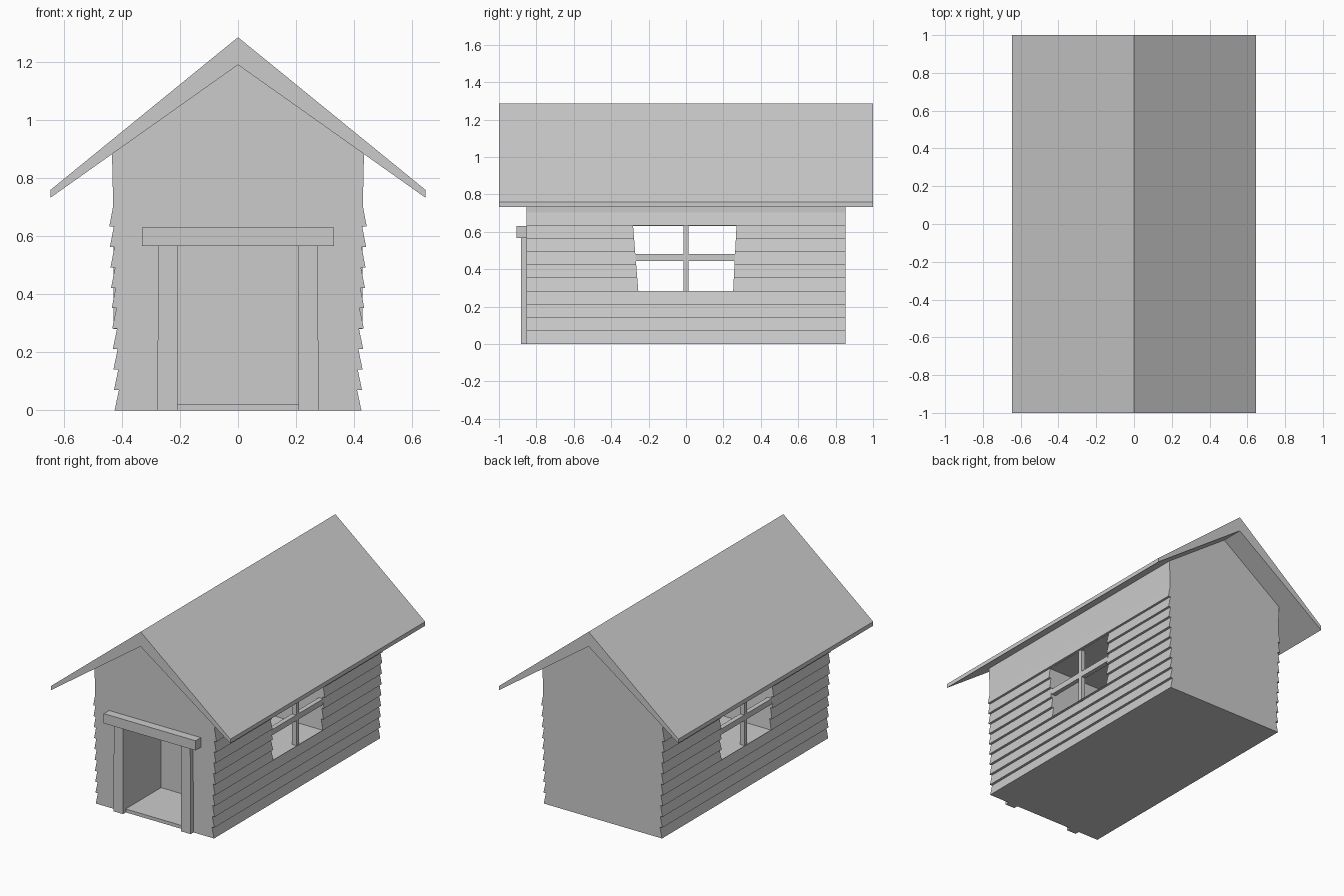
import bpy, bmesh

cube = bpy.data.objects.get("Cube")
if cube:
    bpy.data.objects.remove(cube, do_unlink=True)

grey = bpy.data.materials.new("plain grey")
grey.use_nodes = True
grey.diffuse_color = (0.6, 0.6, 0.6, 1)
for node in grey.node_tree.nodes:
    if node.type == 'BSDF_PRINCIPLED':
        node.inputs["Base Color"].default_value = (0.6, 0.6, 0.6, 1)


def prism(name, points, start, end, axis="y"):
    """Extrude a closed profile: (x, z) along y, or (y, z) along x."""
    bm = bmesh.new()
    place = (lambda p, d: (p[0], d, p[1])) if axis == "y" else (lambda p, d: (d, p[0], p[1]))
    face = bm.faces.new([bm.verts.new(place(p, start)) for p in points])
    moved = bmesh.ops.extrude_face_region(bm, geom=[face])["geom"]
    shift = (0, end - start, 0) if axis == "y" else (end - start, 0, 0)
    bmesh.ops.translate(bm, vec=shift,
                        verts=[v for v in moved if isinstance(v, bmesh.types.BMVert)])
    bmesh.ops.recalc_face_normals(bm, faces=bm.faces)
    mesh = bpy.data.meshes.new(name)
    bm.to_mesh(mesh)
    bm.free()
    mesh.materials.append(grey)
    obj = bpy.data.objects.new(name, mesh)
    bpy.context.collection.objects.link(obj)
    return obj


def box(name, x0, x1, y0, y1, z0, z1):
    return prism(name, [(x0, z0), (x1, z0), (x1, z1), (x0, z1)], y0, y1)


def mirrored(half):
    """Complete a bottom-to-top half profile across x = 0."""
    return half + [(-x, z) for x, z in reversed(half) if x > 0]


def cut(target, cutter):
    mod = target.modifiers.new("opening", 'BOOLEAN')
    mod.operation = 'DIFFERENCE'
    mod.solver = 'EXACT'
    mod.object = cutter
    bpy.context.view_layer.objects.active = target
    bpy.ops.object.modifier_apply(modifier=mod.name)
    bpy.data.objects.remove(cutter, do_unlink=True)


# Body with overlapping clapboards on both sides
board = 0.0704
half = []
for i in range(10):
    z = i * board
    half.append((0.425 + 0.002 * i, z))
    half.append((0.410 + 0.0022 * i, z + board))
half += [(0.434, 0.893), (0, 1.198)]
body = prism("cabin_walls", mirrored(half), -0.853, 0.853)

# Doorway recess and tapered window opening
cut(body, box("door_cutter", -0.21, 0.208, -1.0, -0.49, 0.022, 0.59))
window = [(-0.255, 0.283), (0.252, 0.283), (0.27, 0.632), (-0.283, 0.632)]
cut(body, prism("window_cutter", window, -0.7, 0.7, "x"))

# Roof, thicker at the ridge
roof = [(0, 1.19), (0.645, 0.733), (0.645, 0.76), (0, 1.285),
        (-0.645, 0.76), (-0.645, 0.733)]
prism("roof", roof, -1, 1)

# Door frame
for side, name in ((-1, "right"), (1, "left")):
    post = [(side * 0.209, 0), (side * 0.278, 0), (side * 0.274, 0.57), (side * 0.209, 0.57)]
    prism(name + "_door_post", post, -0.882, -0.85)
box("door_lintel", -0.33, 0.33, -0.907, -0.85, 0.567, 0.63)

# Window bars on each side
for side, name in ((-1, "right"), (1, "left")):
    x0, x1 = sorted((side * 0.398, side * 0.428))
    box(name + "_window_upright", x0, x1, -0.013, 0.013, 0.28, 0.635)
    box(name + "_window_crossbar", x0, x1, -0.27, 0.262, 0.445, 0.482)
